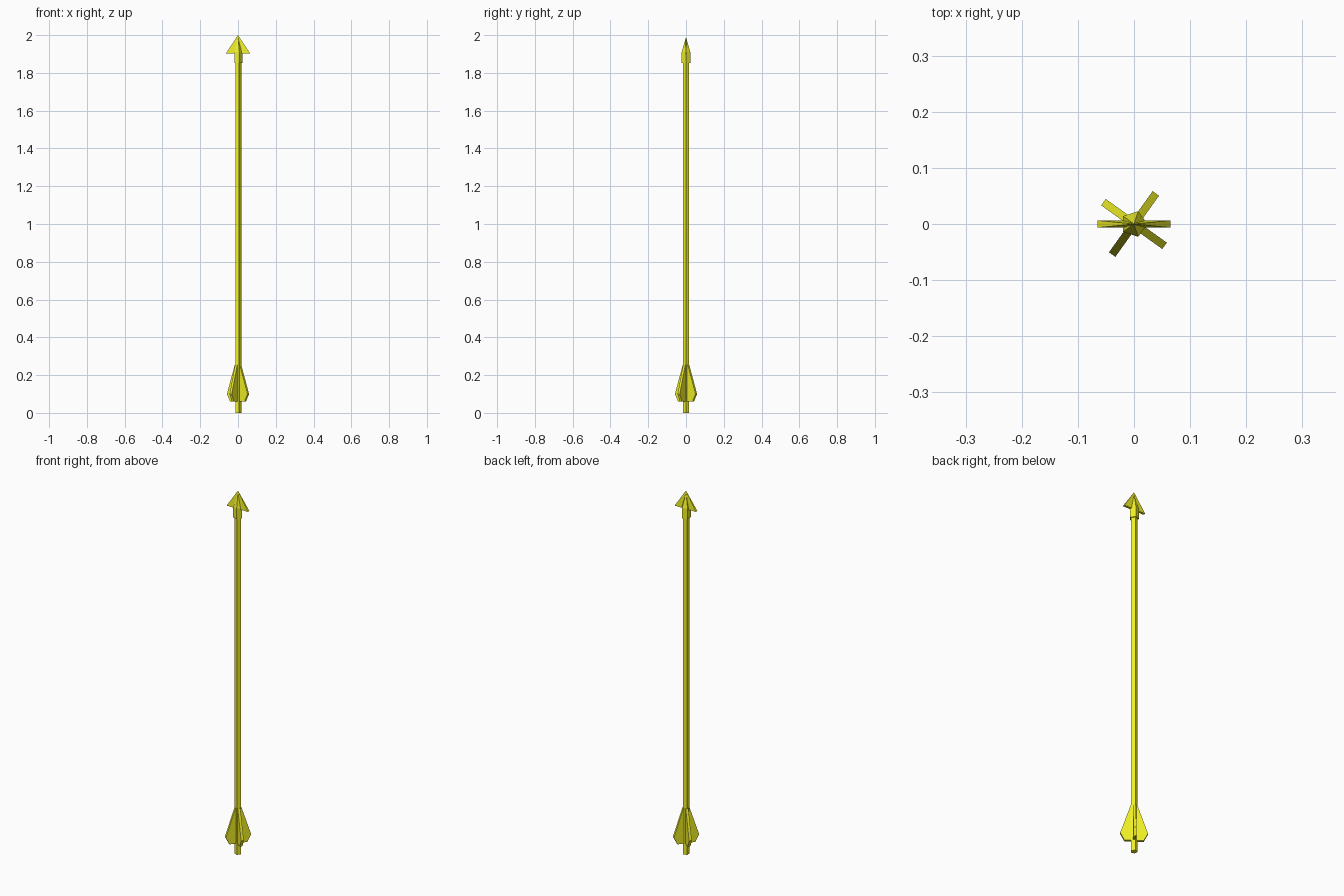
import bpy
import bmesh
import math
from mathutils import Matrix

if "Cube" in bpy.data.objects:
    bpy.data.objects.remove(bpy.data.objects["Cube"])

yellow = bpy.data.materials.new("yellow")
yellow.diffuse_color = (0.87, 0.87, 0.02, 1)
yellow.use_nodes = True
yellow.node_tree.nodes["Principled BSDF"].inputs["Base Color"].default_value = yellow.diffuse_color


def finish(name, bm):
    bmesh.ops.recalc_face_normals(bm, faces=bm.faces)
    mesh = bpy.data.meshes.new(name)
    bm.to_mesh(mesh)
    bm.free()
    obj = bpy.data.objects.new(name, mesh)
    bpy.context.collection.objects.link(obj)
    mesh.materials.append(yellow)
    return obj


def loft(name, rings, tip=None):
    """Skin stacked rings of points, capped or drawn to a tip."""
    bm = bmesh.new()
    loops = [[bm.verts.new(p) for p in ring] for ring in rings]
    n = len(loops[0])
    for a, b in zip(loops, loops[1:]):
        for i in range(n):
            j = (i + 1) % n
            bm.faces.new((a[i], a[j], b[j], b[i]))
    bm.faces.new(loops[0][::-1])
    if tip is None:
        bm.faces.new(loops[-1])
    else:
        apex = bm.verts.new(tip)
        for i in range(n):
            bm.faces.new((loops[-1][i], loops[-1][(i + 1) % n], apex))
    return finish(name, bm)


def pentagon(r, z):
    return [(r * math.cos(math.tau * i / 5), r * math.sin(math.tau * i / 5), z)
            for i in range(5)]


# Five-sided shaft
loft("shaft", [pentagon(0.0175, 0), pentagon(0.0175, 1.88)])

# Pointed socket of the arrowhead
loft("head_socket", [pentagon(0.024, 1.853), pentagon(0.024, 1.91)], (0, 0, 1.99))

# Flat blade narrowing to the tip
w, t = 0.065, 0.0065
loft("head_blade", [[(-w, -t, 1.902), (w, -t, 1.902), (w, t, 1.902), (-w, t, 1.902)]],
     (0, 0, 2))

# Four flat fins around the tail
fin_profile = [(0, 0.06), (0.047, 0.06), (0.067, 0.10), (0.016, 0.255), (0, 0.255)]
for k in range(4):
    sides = [[(x, y, z) for x, z in fin_profile] for y in (-0.007, 0.007)]
    fin = loft(f"fin_{k + 1}", sides)
    fin.data.transform(Matrix.Rotation(math.radians(54.5 + 90 * k), 4, 'Z'))
